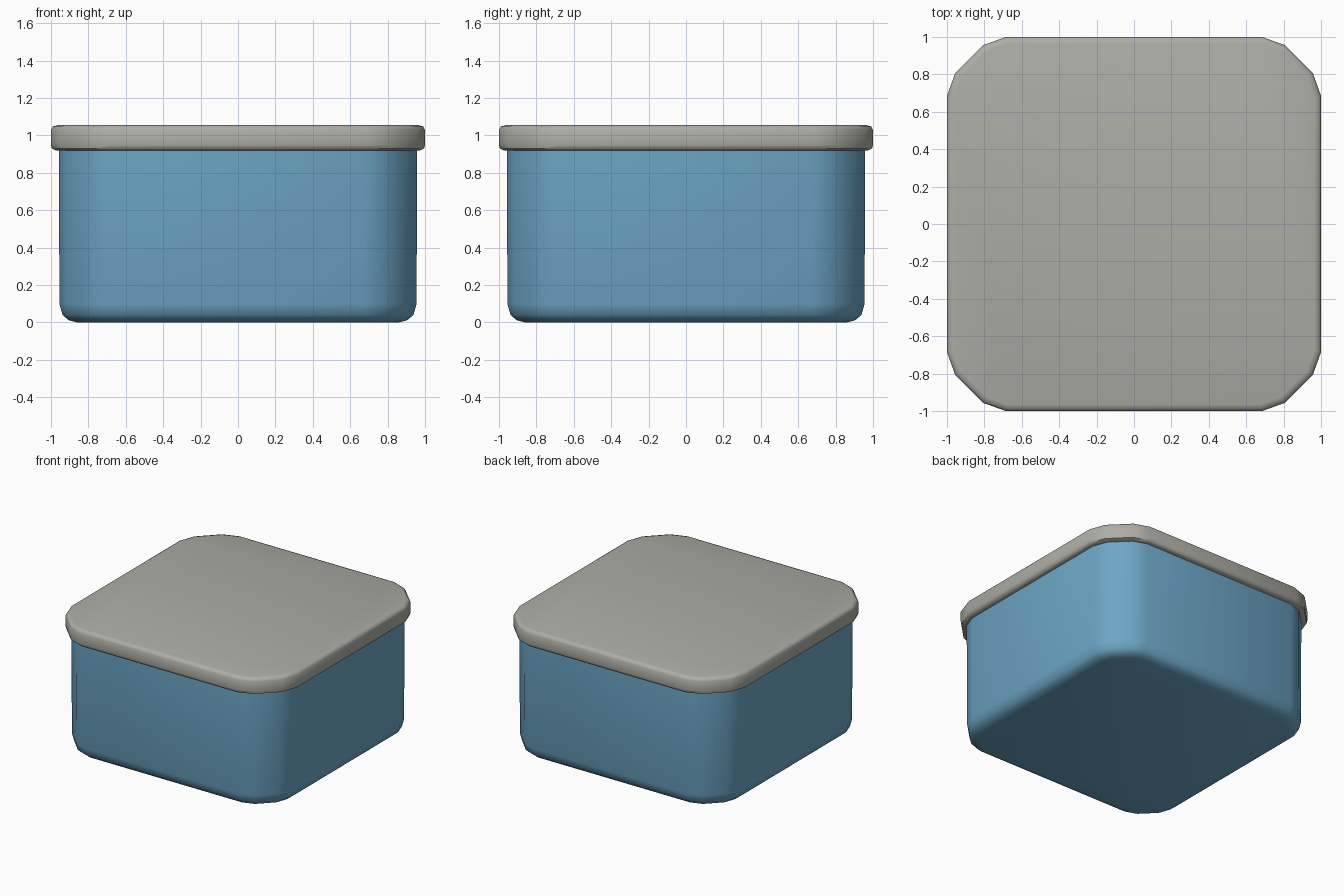
import bpy, bmesh, math

if "Cube" in bpy.data.objects:
    bpy.data.objects.remove(bpy.data.objects["Cube"])


def material(name, color):
    m = bpy.data.materials.new(name)
    m.diffuse_color = (*color, 1)
    m.use_nodes = True
    m.node_tree.nodes["Principled BSDF"].inputs["Base Color"].default_value = m.diffuse_color
    return m


def outline(half, corner):
    """Rounded square outline: one corner turned four times."""
    a, b = half - corner, half - corner * 0.61
    c = half - corner * 0.14
    quarter = [(half, a), (c, b), (b, c), (a, half)]
    pts = []
    for k in range(4):
        for x, y in quarter:
            for _ in range(k):
                x, y = -y, x
            pts.append((x, y))
    return pts


def loft(name, profile, mat):
    """Skin rounded squares given as (z, half width, corner size)."""
    bm = bmesh.new()
    rings = [[bm.verts.new((x, y, z)) for x, y in outline(h, c)]
             for z, h, c in profile]
    n = len(rings[0])
    for lo, hi in zip(rings, rings[1:]):
        for i in range(n):
            j = (i + 1) % n
            bm.faces.new((lo[i], lo[j], hi[j], hi[i]))
    bm.faces.new(rings[0][::-1])
    bm.faces.new(rings[-1])
    bmesh.ops.recalc_face_normals(bm, faces=bm.faces)
    me = bpy.data.meshes.new(name)
    bm.to_mesh(me)
    bm.free()
    me.materials.append(mat)
    ob = bpy.data.objects.new(name, me)
    bpy.context.collection.objects.link(ob)
    bpy.ops.object.select_all(action='DESELECT')
    ob.select_set(True)
    bpy.context.view_layer.objects.active = ob
    bpy.ops.object.shade_smooth_by_angle(angle=math.radians(50))
    return ob


blue = material("container blue", (0.15, 0.38, 0.56))
grey = material("lid warm grey", (0.42, 0.42, 0.38))

# Container body with rounded bottom edge
loft("container_body", [
    (0.0, 0.86, 0.20), (0.012, 0.905, 0.235), (0.04, 0.938, 0.26),
    (0.10, 0.955, 0.28), (0.86, 0.957, 0.28), (0.93, 0.957, 0.28)], blue)

# Overhanging lid with softened rim
loft("lid", [
    (0.92, 0.975, 0.30), (0.93, 0.995, 0.31), (0.95, 1.0, 0.315),
    (1.03, 1.0, 0.315), (1.048, 0.99, 0.31), (1.055, 0.965, 0.29)], grey)
